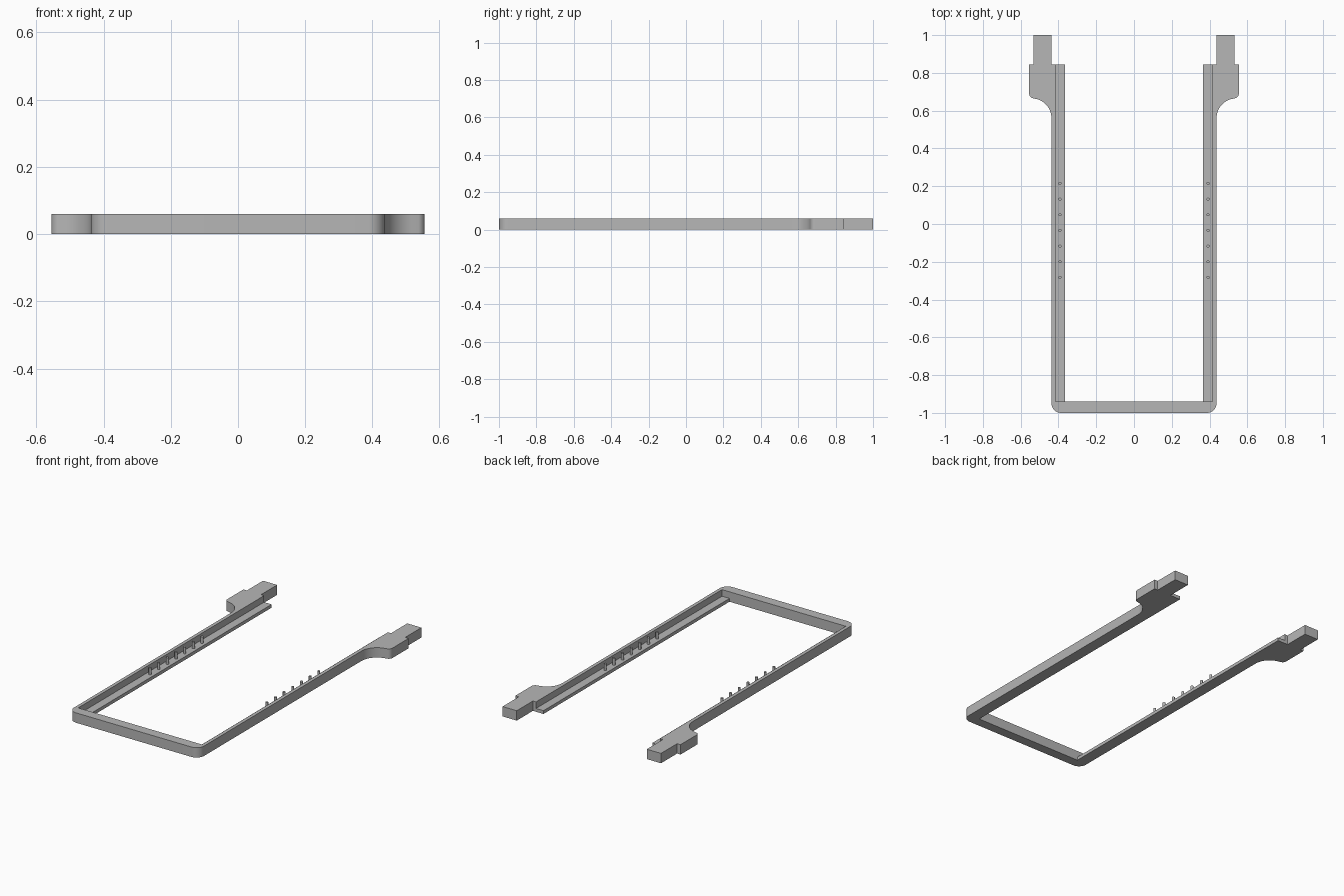
import bpy
import bmesh
from math import sin, cos, radians

if "Cube" in bpy.data.objects:
    bpy.data.objects.remove(bpy.data.objects["Cube"], do_unlink=True)

HEIGHT = 0.06
LEDGE_TOP = 0.02
INNER, WALL, OUTER = 0.366, 0.416, 0.437
SHOULDER = 0.845

grey = bpy.data.materials.new("plain grey")
grey.use_nodes = True
colour = (0.47, 0.47, 0.47, 1)
grey.diffuse_color = colour
grey.node_tree.nodes["Principled BSDF"].inputs["Base Color"].default_value = colour


def arc(cx, cy, r, start, end, steps=10):
    angles = [radians(start + (end - start) * i / steps) for i in range(steps + 1)]
    return [(cx + r * cos(a), cy + r * sin(a)) for a in angles]


def extrude(name, outline, bottom, top):
    """Solid with the given plan outline."""
    bm = bmesh.new()
    face = bm.faces.new([bm.verts.new((x, y, bottom)) for x, y in outline])
    result = bmesh.ops.extrude_face_region(bm, geom=[face])
    verts = [v for v in result["geom"] if isinstance(v, bmesh.types.BMVert)]
    bmesh.ops.translate(bm, vec=(0, 0, top - bottom), verts=verts)
    bmesh.ops.recalc_face_normals(bm, faces=bm.faces)
    mesh = bpy.data.meshes.new(name)
    bm.to_mesh(mesh)
    bm.free()
    mesh.materials.append(grey)
    obj = bpy.data.objects.new(name, mesh)
    bpy.context.collection.objects.link(obj)
    bpy.ops.object.select_all(action="DESELECT")
    obj.select_set(True)
    bpy.context.view_layer.objects.active = obj
    bpy.ops.object.shade_smooth_by_angle(angle=radians(30))
    return obj


# U-shaped frame with flared shoulders and end tabs
half = arc(OUTER - 0.05, -0.95, 0.05, -90, 0)
half += arc(OUTER + 0.105, 0.56, 0.105, 180, 105)
half += arc(0.53, 0.69, 0.025, -75, 0, 6)
half += [(0.555, SHOULDER), (0.532, SHOULDER), (0.532, 1), (OUTER, 1),
         (OUTER, SHOULDER), (WALL, SHOULDER), (WALL, -0.94)]
mirrored = [(-x, y) for x, y in reversed(half)]
extrude("frame", half + mirrored, 0, HEIGHT)

# Low ledges and rows of pins along the inside of each arm
for side, sign in (("left", 1), ("right", -1)):
    a, b = sign * INNER, sign * WALL
    extrude(side + "_ledge",
            [(a, -0.94), (b, -0.94), (b, SHOULDER), (a, SHOULDER)], 0, LEDGE_TOP)
    for i in range(7):
        ring = arc(sign * 0.392, -0.283 + 0.083 * i, 0.008, 0, 360, 16)[:-1]
        extrude(f"{side}_pin_{i + 1}", ring, LEDGE_TOP - 0.005, HEIGHT)
